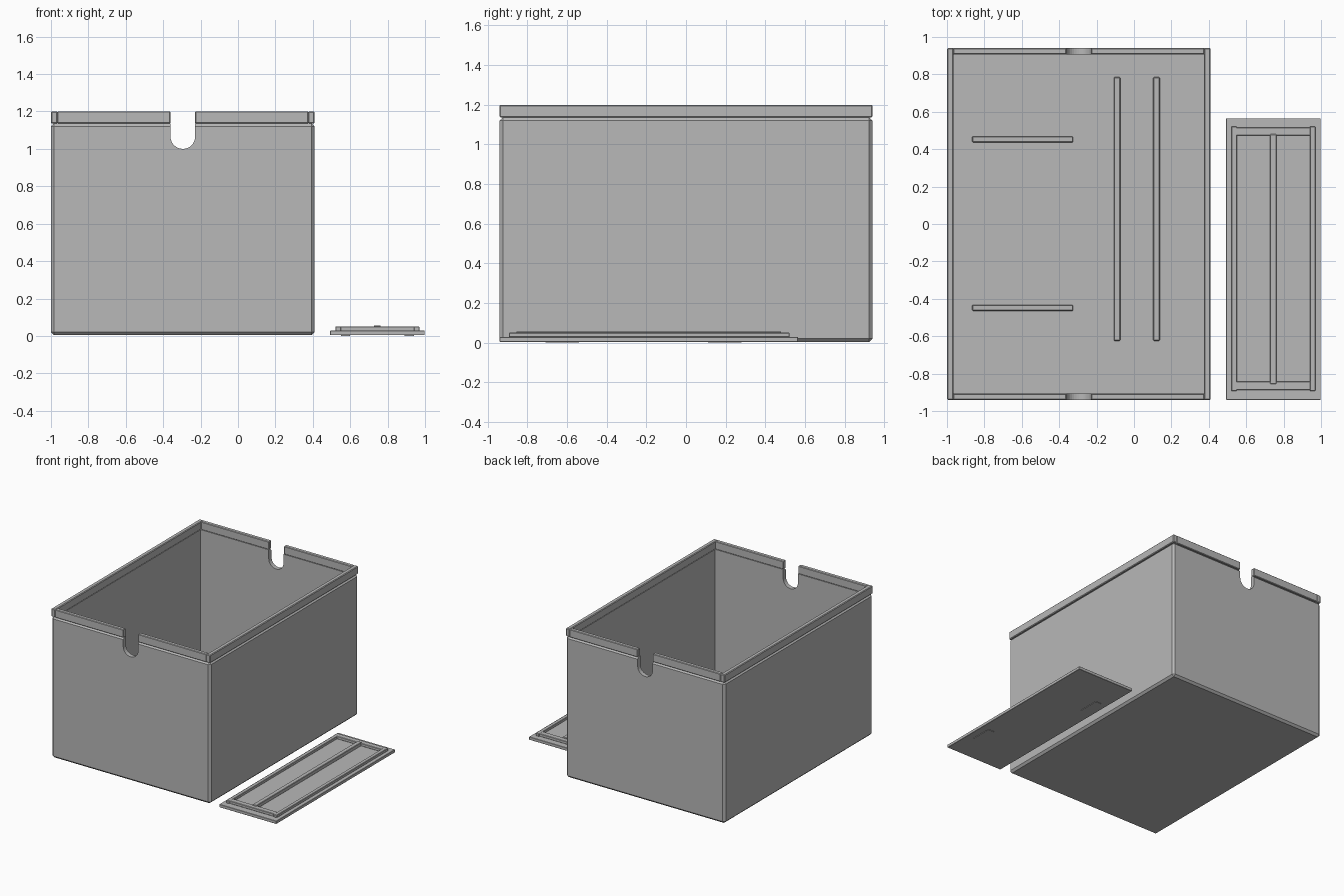
import bpy, bmesh, math
from mathutils import Vector

if "Cube" in bpy.data.objects:
    bpy.data.objects.remove(bpy.data.objects["Cube"])

grey = bpy.data.materials.new("plain grey")
grey.diffuse_color = (0.48, 0.48, 0.48, 1)
grey.use_nodes = True
grey.node_tree.nodes["Principled BSDF"].inputs["Base Color"].default_value = grey.diffuse_color


def finish(name, bm):
    bmesh.ops.recalc_face_normals(bm, faces=bm.faces)
    mesh = bpy.data.meshes.new(name)
    bm.to_mesh(mesh)
    bm.free()
    mesh.materials.append(grey)
    ob = bpy.data.objects.new(name, mesh)
    bpy.context.collection.objects.link(ob)
    return ob


def block(name, x, y, z, chamfer=0.0):
    """Box given by its (min, max) along each axis, with chamfered edges."""
    bm = bmesh.new()
    bmesh.ops.create_cube(bm, size=1)
    for v in bm.verts:
        v.co = Vector([(r[0] + r[1]) / 2 + c * (r[1] - r[0])
                       for r, c in zip((x, y, z), v.co)])
    if chamfer:
        bmesh.ops.bevel(bm, geom=bm.edges[:], offset=chamfer, segments=1,
                        affect='EDGES')
    return finish(name, bm)


def cut(target, cutter):
    cutter.hide_render = True
    mod = target.modifiers.new("cut", 'BOOLEAN')
    mod.operation, mod.solver, mod.object = 'DIFFERENCE', 'EXACT', cutter
    bpy.context.view_layer.objects.active = target
    bpy.ops.object.modifier_apply(modifier=mod.name)
    bpy.data.objects.remove(cutter)


# Open box with chamfered outer edges
BASE = 0.004
L, R, Y, NECK, TOP = -1.0, 0.41, 0.94, 1.137, 1.2
body = block("box_body", (L, R), (-Y, Y), (BASE, NECK), 0.016)
cut(body, block("cavity", (L + 0.035, R - 0.035), (-0.905, 0.905), (0.035, 1.4)))

# Round-bottomed notch through both end walls
NX, NR = -0.295, 0.066
bm = bmesh.new()
outline = [(NX + NR, 1.4), (NX - NR, 1.4)]
for i in range(17):
    a = math.pi + math.pi * i / 16
    outline.append((NX + NR * math.cos(a), 1.066 + NR * math.sin(a)))
face = bm.faces.new([bm.verts.new((x, -1.2, z)) for x, z in outline])
new = bmesh.ops.extrude_face_region(bm, geom=[face])["geom"]
bmesh.ops.translate(bm, vec=(0, 2.4, 0),
                    verts=[g for g in new if isinstance(g, bmesh.types.BMVert)])
cut(body, finish("notch", bm))

# Rim: long side rails, and end rails split by the notch
for name, x in (("left", L), ("right", R - 0.035)):
    block(f"{name}_rim_rail", (x, x + 0.035), (-Y, Y), (NECK - 0.001, TOP), 0.005)
for name, y in (("front", -Y), ("back", Y - 0.032)):
    block(f"{name}_rim_rail_left", (L + 0.034, NX - NR), (y, y + 0.032),
          (NECK - 0.001, TOP), 0.004)
    block(f"{name}_rim_rail_right", (NX + NR, R - 0.034), (y, y + 0.032),
          (NECK - 0.001, TOP), 0.004)

# Low ribs on the box floor
for i, x in enumerate((-0.09, 0.12)):
    block(f"long_floor_rib_{i}", (x - 0.018, x + 0.018), (-0.625, 0.785),
          (0.03, 0.055), 0.005)
for i, y in enumerate((-0.448, 0.453)):
    block(f"cross_floor_rib_{i}", (-0.865, -0.325), (y - 0.016, y + 0.016),
          (0.03, 0.055), 0.005)

# Lid lying beside the box
block("lid_plate", (0.492, 0.998), (-Y, 0.565), (BASE, 0.028), 0.002)
for i, x in enumerate((0.52, 0.94)):
    block(f"lid_side_lip_{i}", (x, x + 0.03), (-0.893, 0.522), (0.027, 0.05), 0.003)
for i, y in enumerate((-0.887, 0.472)):
    block(f"lid_end_lip_{i}", (0.545, 0.945), (y, y + 0.044), (0.027, 0.05), 0.003)
block("lid_centre_rib", (0.727, 0.762), (-0.855, 0.48), (0.027, 0.057), 0.003)

# Two thin tabs under the lid
block("lid_tab_front", (0.89, 0.94), (-0.71, -0.54), (0, BASE + 0.001))
block("lid_tab_back", (0.55, 0.6), (0.11, 0.28), (0, BASE + 0.001))
